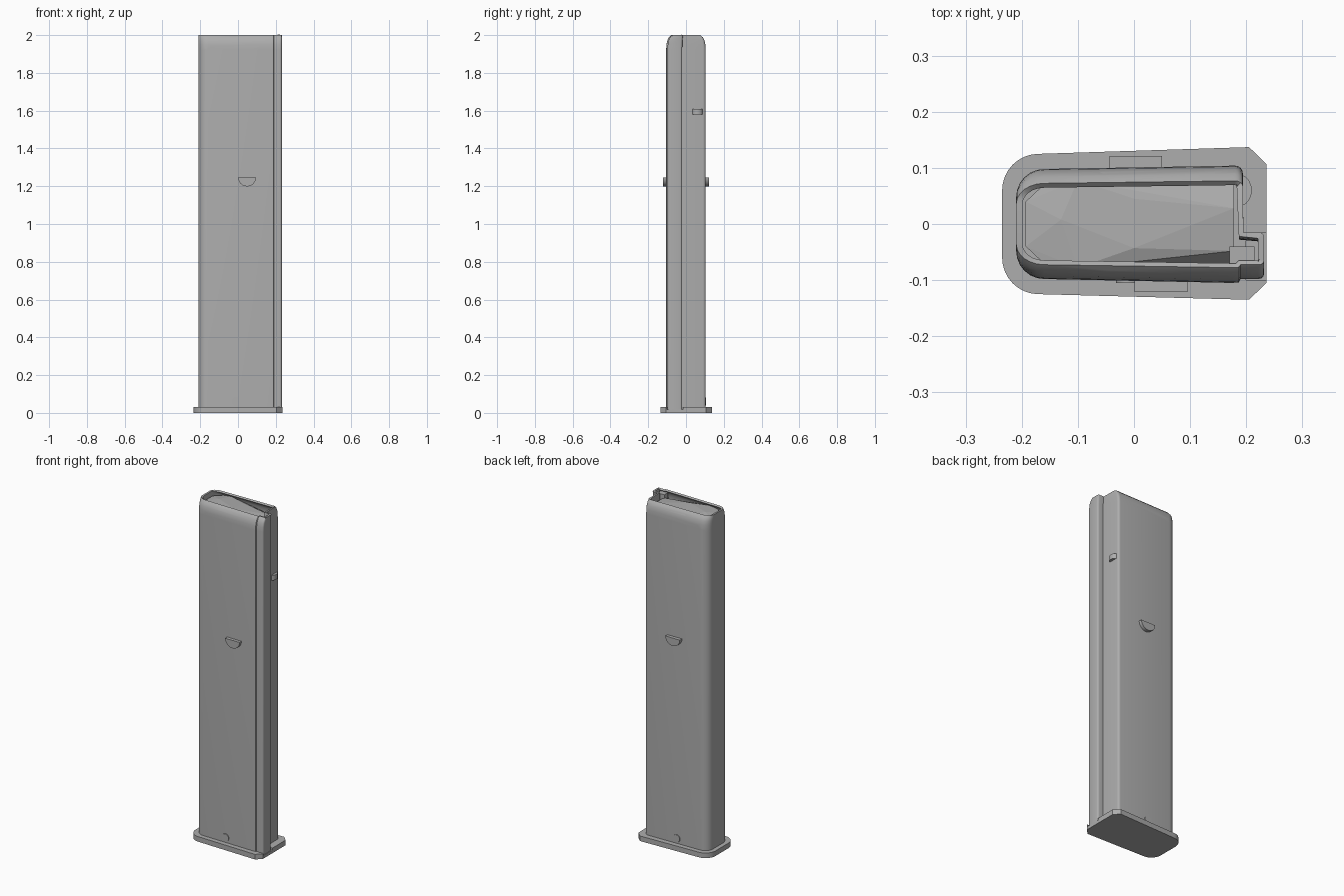
import bpy, bmesh, math

cube = bpy.data.objects.get("Cube")
if cube:
    bpy.data.objects.remove(cube, do_unlink=True)

steel = bpy.data.materials.new("grey steel")
steel.use_nodes = True
GREY = (0.42, 0.42, 0.42, 1)
steel.diffuse_color = GREY
steel.node_tree.nodes["Principled BSDF"].inputs["Base Color"].default_value = GREY


def finish(name, bm):
    """Turn a bmesh into a named, coloured object."""
    bmesh.ops.recalc_face_normals(bm, faces=bm.faces)
    mesh = bpy.data.meshes.new(name)
    bm.to_mesh(mesh)
    bm.free()
    mesh.materials.append(steel)
    obj = bpy.data.objects.new(name, mesh)
    bpy.context.collection.objects.link(obj)
    return obj


def loft(name, rings, caps=True):
    """Skin a stack of equal-length closed rings."""
    bm = bmesh.new()
    loops = [[bm.verts.new(p) for p in ring] for ring in rings]
    n = len(rings[0])
    for a, b in zip(loops, loops[1:]):
        for i in range(n):
            j = (i + 1) % n
            bm.faces.new((a[i], a[j], b[j], b[i]))
    if caps:
        bm.faces.new(loops[0])
        bm.faces.new(loops[-1])
    return finish(name, bm)


def prism_z(name, outline, z0, z1):
    return loft(name, [[(x, y, z) for x, y in outline] for z in (z0, z1)])


def prism_y(name, outline, y0, y1):
    return loft(name, [[(x, y, z) for x, z in outline] for y in (y0, y1)])


def arc(cx, cy, r, start, end, steps, ry=None):
    """Points along an arc, angles in degrees."""
    ry = ry or r
    angles = [math.radians(start + (end - start) * i / steps) for i in range(steps + 1)]
    return [(cx + r * math.cos(a), cy + ry * math.sin(a)) for a in angles]


def apply_modifiers(obj):
    bpy.ops.object.select_all(action='DESELECT')
    bpy.context.view_layer.objects.active = obj
    obj.select_set(True)
    for m in list(obj.modifiers):
        bpy.ops.object.modifier_apply(modifier=m.name)


def cut(obj, cutter):
    m = obj.modifiers.new("cut", 'BOOLEAN')
    m.operation = 'DIFFERENCE'
    m.solver = 'EXACT'
    m.object = cutter
    apply_modifiers(obj)
    bpy.data.objects.remove(cutter, do_unlink=True)


def smooth(obj, angle=35):
    bpy.ops.object.select_all(action='DESELECT')
    bpy.context.view_layer.objects.active = obj
    obj.select_set(True)
    bpy.ops.object.shade_smooth_by_angle(angle=math.radians(angle))


# Base plate: rounded on the left, chamfered on the right, with a slot for the rib
plate_outline = (arc(-0.17, 0.06, 0.065, 90, 180, 8) + arc(-0.17, -0.06, 0.065, 180, 270, 8)
                 + [(0.205, -0.135), (0.236, -0.105), (0.236, 0.107), (0.205, 0.137)])
plate = prism_z("base_plate", plate_outline, 0, 0.03)
slot = prism_z("slot_cutter", [(0.2, -0.1), (0.3, -0.1), (0.3, -0.015), (0.2, -0.015)], 0.018, 0.1)
cut(plate, slot)
smooth(plate)

# Tube with a rib on the right; the top rings curl inwards to form the lips
tube_outline = (arc(-0.16, 0.048, 0.05, 90, 180, 6) + arc(-0.16, -0.048, 0.05, 180, 270, 6)
                + [(0.175, -0.105), (0.187, -0.104), (0.19, -0.098)]
                + arc(0.222, -0.088, 0.01, 270, 360, 3) + arc(0.222, -0.03, 0.01, 0, 90, 3)
                + [(0.195, -0.02)] + arc(0.18, 0.09, 0.014, 0, 90, 4))
curl = [(0.018, 1), (1.925, 1), (1.95, 0.985), (1.972, 0.94), (1.988, 0.86), (2.0, 0.74)]
tube = loft("tube", [[(x, y * s, z) for x, y in tube_outline] for z, s in curl], caps=False)
wall = tube.modifiers.new("wall", 'SOLIDIFY')
wall.thickness = 0.011
wall.offset = -1
apply_modifiers(tube)
top_edge = [(-0.3, 1.905), (-0.2, 1.905), (-0.175, 1.925), (-0.14, 1.942), (-0.085, 1.957),
            (-0.06, 1.975), (-0.04, 1.999), (0.02, 1.996), (0.18, 1.983), (0.18, 1.93),
            (0.3, 1.93), (0.3, 2.2), (-0.3, 2.2)]
cut(tube, prism_y("top_cutter", top_edge, -0.3, 0.3))
smooth(tube)

# Follower: faceted block whose top falls away beside a central ridge
bm = bmesh.new()
base = [(-0.193, -0.04), (-0.193, 0.04), (-0.145, 0.085), (-0.145, -0.085),
        (0.178, 0.075), (0.178, -0.075)]
points = [(x, y, 1.88) for x, y in base] + [(x, y, 1.973) for x, y in base[:4]]
points += [(-0.1, -0.078, 1.98), (-0.1, 0.078, 1.98), (-0.13, 0.008, 1.984),
           (0, -0.043, 1.982), (0, 0.045, 1.978), (0.178, -0.048, 1.962),
           (0.178, 0.028, 1.966), (0.178, 0.075, 1.94), (0.178, -0.075, 1.92)]
hull = bmesh.ops.convex_hull(bm, input=[bm.verts.new(p) for p in points])
bmesh.ops.delete(bm, geom=list({v for v in hull["geom_interior"]}), context='VERTS')
finish("follower", bm)

# Follower tab standing in the rib channel
prism_z("follower_tab", [(0.17, -0.075), (0.215, -0.075), (0.215, -0.04), (0.17, -0.04)], 1.88, 1.985)

# Half-round stops and flush pins on both broad sides
for side, label, stop_x in ((-1, "front", 0.048), (1, "back", 0.003)):
    stop = prism_y(label + "_stop", arc(stop_x, 1.246, 0.047, 180, 360, 12), side * 0.09, side * 0.121)
    smooth(stop)
    pin = prism_y(label + "_pin", arc(-0.01, 0.06, 0.022, 0, 345, 23), side * 0.09, side * 0.105)
    smooth(pin)

# Half-round catch on the right side
catch = prism_z("side_catch", arc(0.185, 0.06, 0.025, -90, 90, 10, ry=0.029), 1.58, 1.61)
smooth(catch)
